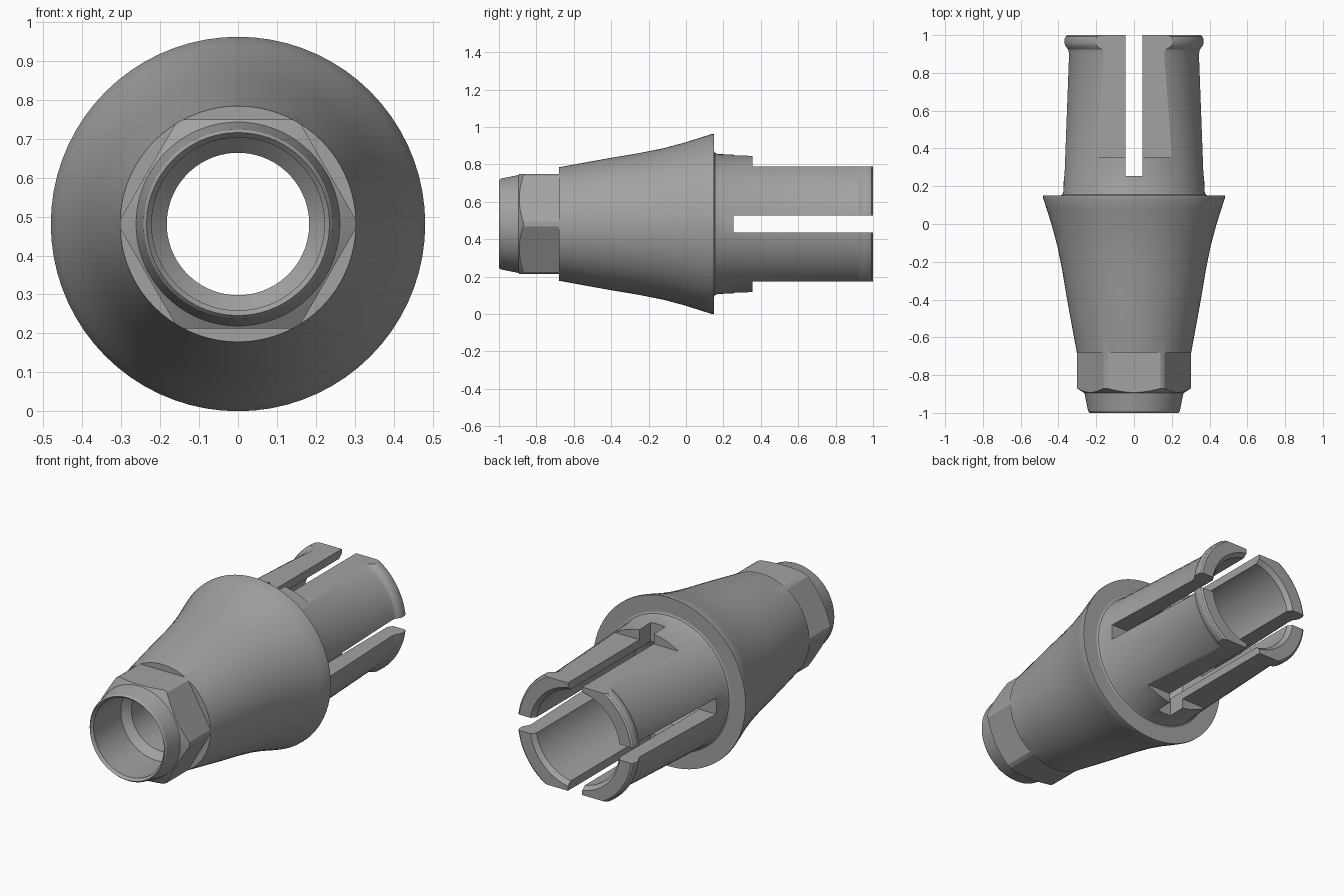
import bpy, bmesh, math
from mathutils import Matrix, Vector

cube = bpy.data.objects.get("Cube")
if cube:
    bpy.data.objects.remove(cube, do_unlink=True)

AXIS_Z = 0.481   # height of the long axis
SEGMENTS = 72

metal = bpy.data.materials.new("brushed grey metal")
metal.use_nodes = True
grey = (0.36, 0.36, 0.36, 1)
metal.diffuse_color = grey
metal.node_tree.nodes["Principled BSDF"].inputs["Base Color"].default_value = grey


def to_object(bm, name):
    bmesh.ops.recalc_face_normals(bm, faces=bm.faces[:])
    mesh = bpy.data.meshes.new(name)
    bm.to_mesh(mesh)
    bm.free()
    mesh.materials.append(metal)
    obj = bpy.data.objects.new(name, mesh)
    bpy.context.collection.objects.link(obj)
    return obj


def lathe(name, profile):
    """Turn a closed (y, radius) outline around the long axis."""
    bm = bmesh.new()
    verts = [bm.verts.new((r, y, AXIS_Z)) for y, r in profile]
    edges = [bm.edges.new((verts[i - 1], verts[i])) for i in range(len(verts))]
    bmesh.ops.spin(bm, geom=verts + edges, cent=(0, 0, AXIS_Z), axis=(0, 1, 0),
                   angle=math.tau, steps=SEGMENTS)
    bmesh.ops.remove_doubles(bm, verts=bm.verts[:], dist=0.0002)
    return to_object(bm, name)


def cut(obj, name, x, y, z, angle=0):
    """Subtract a box given by ranges around the axis, turned by angle."""
    bm = bmesh.new()
    size = Vector((x[1] - x[0], y[1] - y[0], z[1] - z[0]))
    mid = Vector((sum(x), sum(y), sum(z))) / 2
    place = (Matrix.Translation((0, 0, AXIS_Z)) @ Matrix.Rotation(angle, 4, 'Y')
             @ Matrix.Translation(mid) @ Matrix.Diagonal(size.to_4d()))
    bmesh.ops.create_cube(bm, size=1, matrix=place)
    cutter = to_object(bm, name)
    cutter.hide_render = True
    mod = obj.modifiers.new(name, 'BOOLEAN')
    mod.operation = 'DIFFERENCE'
    mod.solver = 'EXACT'
    mod.object = cutter
    bpy.context.view_layer.objects.active = obj
    bpy.ops.object.modifier_apply(modifier=mod.name)
    bpy.data.objects.remove(cutter, do_unlink=True)


# Outer wall: nose, hex collar, flared body, flange, tapered post with bead
outer = [(-1, 0.235), (-0.99, 0.243), (-0.895, 0.262), (-0.87, 0.303),
         (-0.68, 0.303), (-0.55, 0.327), (-0.4, 0.354), (-0.25, 0.379),
         (-0.12, 0.405), (0, 0.437), (0.08, 0.463), (0.138, 0.481), (0.15, 0.481),
         (0.15, 0.39), (0.155, 0.38), (0.17, 0.374), (0.9, 0.347), (0.925, 0.352),
         (0.94, 0.365), (0.955, 0.37), (0.98, 0.37), (0.993, 0.365), (1, 0.355)]
# Inner wall: rear bore, narrow screw seat, front bore
inner = [(1, 0.285), (0.975, 0.265), (0.1, 0.265), (0.02, 0.183),
         (-0.7, 0.183), (-0.74, 0.222), (-0.985, 0.222)]
sleeve = lathe("connector_sleeve", outer + inner)

# Six flats on the hex collar
for i in range(6):
    cut(sleeve, "hex_flat_cutter", (-0.4, 0.4), (-0.95, -0.68), (0.268, 0.5),
        i * math.tau / 6)

# Flats on the top and bottom of the post
for angle in (0, math.pi):
    cut(sleeve, "post_flat_cutter", (-0.5, 0.5), (0.355, 1.2), (0.308, 0.6), angle)

# Crossed slots that split the post into four fingers
for angle in (0, math.pi / 2):
    cut(sleeve, "slot_cutter", (-0.045, 0.045), (0.255, 1.2), (-0.6, 0.6), angle)

bpy.ops.object.select_all(action='DESELECT')
sleeve.select_set(True)
bpy.context.view_layer.objects.active = sleeve
bpy.ops.object.shade_smooth_by_angle(angle=math.radians(25))
